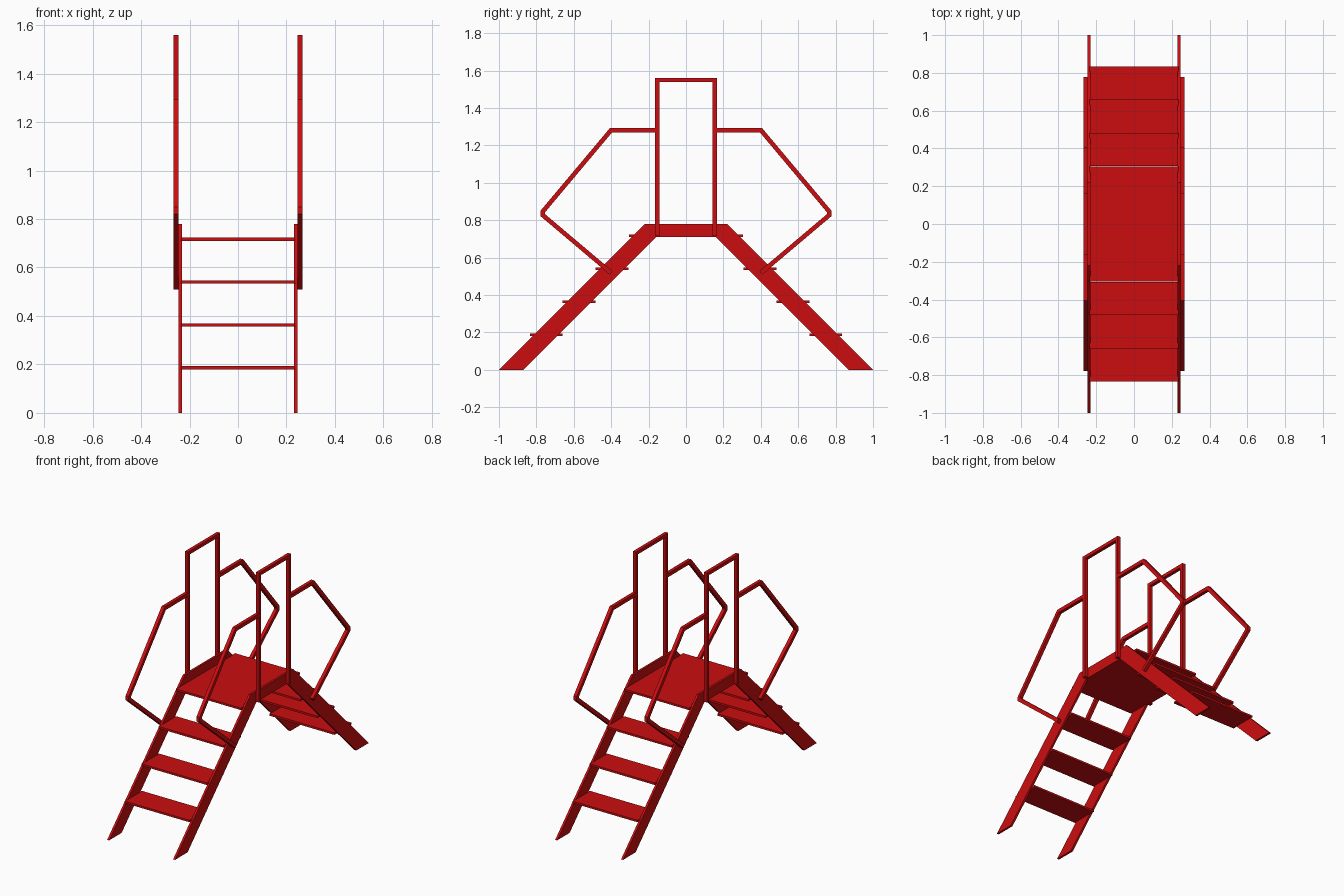
import bpy
import bmesh
from mathutils import Vector

if "Cube" in bpy.data.objects:
    bpy.data.objects.remove(bpy.data.objects["Cube"], do_unlink=True)

red = bpy.data.materials.new("red paint")
red.use_nodes = True
colour = (0.60, 0.004, 0.005, 1)
red.diffuse_color = colour
red.node_tree.nodes["Principled BSDF"].inputs["Base Color"].default_value = colour


def extrude_profile(name, profile, x0, x1):
    """Solid from a closed (y, z) outline, spanning x0 to x1."""
    bm = bmesh.new()
    face = bm.faces.new([bm.verts.new((x0, y, z)) for y, z in profile])
    new = bmesh.ops.extrude_face_region(bm, geom=[face])["geom"]
    bmesh.ops.translate(bm, vec=(x1 - x0, 0, 0),
                        verts=[v for v in new if isinstance(v, bmesh.types.BMVert)])
    bmesh.ops.recalc_face_normals(bm, faces=bm.faces)
    mesh = bpy.data.meshes.new(name)
    bm.to_mesh(mesh)
    bm.free()
    mesh.materials.append(red)
    obj = bpy.data.objects.new(name, mesh)
    bpy.context.collection.objects.link(obj)
    return obj


def bar_outline(path, width):
    """Mitred outline around an open (y, z) path."""
    pts = [Vector(p) for p in path]
    left, right = [], []
    for i, p in enumerate(pts):
        before = (p - pts[i - 1]).normalized() if i > 0 else None
        after = (pts[i + 1] - p).normalized() if i < len(pts) - 1 else None
        a, b = before or after, after or before
        na, nb = Vector((-a.y, a.x)), Vector((-b.y, b.x))
        miter = (na + nb).normalized()
        offset = miter * (width / 2 / miter.dot(na))
        left.append(p + offset)
        right.append(p - offset)
    return left + right[::-1]


def flip(profile):
    return [(-y, z) for y, z in profile]


# Platform and treads
extrude_profile("platform", [(-0.305, 0.71), (0.305, 0.71),
                             (0.305, 0.723), (-0.305, 0.723)], -0.235, 0.235)
for i in range(3):
    y, z = 0.835 - 0.176 * i, 0.18 + 0.1765 * i
    tread = [(y, z), (y, z + 0.013), (y - 0.176, z + 0.013), (y - 0.176, z)]
    extrude_profile(f"back_tread_{i + 1}", tread, -0.235, 0.235)
    extrude_profile(f"front_tread_{i + 1}", flip(tread), -0.235, 0.235)

# Side stringers and handrails
half = [(0.16, 0.71), (0.87, 0), (1, 0), (0.22, 0.78)]
stringer = half + flip(half)[::-1]
hoop = bar_outline([(-0.154, 0.715), (-0.154, 1.549), (0.154, 1.549), (0.154, 0.715)], 0.022)
rail = bar_outline([(0.165, 1.282), (0.4, 1.282), (0.766, 0.846),
                    (0.766, 0.827), (0.4, 0.518)], 0.024)
for side, s in (("left", 1), ("right", -1)):
    extrude_profile(f"{side}_stringer", stringer, s * 0.231, s * 0.245)
    for name, outline in (("hoop", hoop), ("back_handrail", rail),
                          ("front_handrail", flip(rail))):
        extrude_profile(f"{side}_{name}", outline, s * 0.245, s * 0.267)
